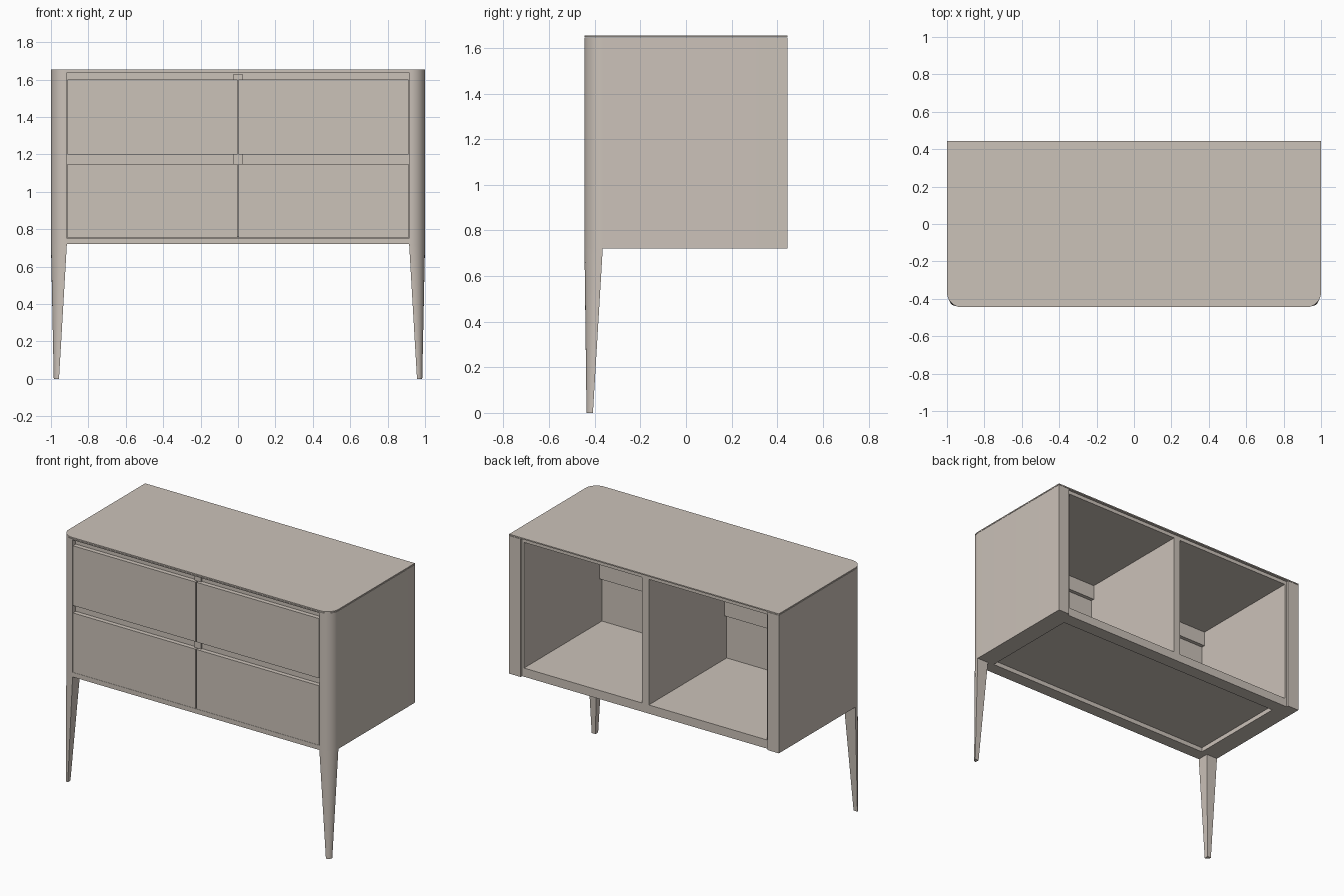
import bpy, bmesh, math

if "Cube" in bpy.data.objects:
    bpy.data.objects.remove(bpy.data.objects["Cube"])

mat = bpy.data.materials.new("warm_taupe_lacquer")
mat.diffuse_color = (0.60, 0.54, 0.485, 1)
mat.use_nodes = True
mat.node_tree.nodes["Principled BSDF"].inputs["Base Color"].default_value = mat.diffuse_color


def finish(name, bm, smooth=False):
    bmesh.ops.recalc_face_normals(bm, faces=bm.faces)
    me = bpy.data.meshes.new(name)
    bm.to_mesh(me)
    bm.free()
    me.materials.append(mat)
    ob = bpy.data.objects.new(name, me)
    bpy.context.collection.objects.link(ob)
    if smooth:
        bpy.ops.object.select_all(action='DESELECT')
        bpy.context.view_layer.objects.active = ob
        ob.select_set(True)
        bpy.ops.object.shade_smooth_by_angle(angle=math.radians(30))
    return ob


def box(name, x, y, z):
    bm = bmesh.new()
    bmesh.ops.create_cube(bm, size=1)
    for v in bm.verts:
        v.co = [lo + (c + 0.5) * (hi - lo) for c, (lo, hi) in zip(v.co, (x, y, z))]
    return finish(name, bm)


def loft(name, rings):
    # solid skin between rings of equal point count
    bm = bmesh.new()
    loops = [[bm.verts.new(p) for p in r] for r in rings]
    n = len(loops[0])
    for a, b in zip(loops, loops[1:]):
        for i in range(n):
            j = (i + 1) % n
            bm.faces.new((a[i], a[j], b[j], b[i]))
    bm.faces.new(loops[0])
    bm.faces.new(loops[-1])
    return finish(name, bm, True)


X, Y, R, IN = 1.0, 0.445, 0.08, 0.915
BOT, TOP = 0.72, 1.645
ARC = [(X - R + R * math.cos(t), -Y + R + R * math.sin(t))
       for t in (-math.pi / 2 + math.pi / 2 * i / 12 for i in range(13))]


def at(pts, z, s=1):
    return [(s * x, y, z) for x, y in pts]


# top board with rounded front corners
outline = ARC + [(X, Y), (-X, Y)] + [(-x, y) for x, y in reversed(ARC)]
loft("top_board", [at(outline, TOP + 0.002), at(outline, 1.655)])

for s, side in ((-1, "left"), (1, "right")):
    # side panel with rounded front post
    prof = [(IN, -Y)] + ARC + [(X, Y), (IN, Y)]
    loft(side + "_side_panel", [at(prof, BOT, s), at(prof, TOP, s)])
    # tapered front leg keeping the rounded outer corner
    top = [(IN, -Y)] + ARC + [(X, -Y + R), (IN, -Y + R)]
    top = [(IN, -Y)] + ARC + [(IN, -Y + R)]
    foot = [(0.957 + (x - IN) / (X - IN) * 0.028, -0.436 + (y + Y) / R * 0.028) for x, y in top]
    loft(side + "_front_leg", [at(foot, 0, s), at(top, BOT, s)])
    # inner liner, set in a little from the back
    box(side + "_liner", sorted((s * 0.9, s * IN)), (-0.41, 0.43), (BOT, TOP))
    # two drawer fronts per side
    for row, z in (("lower", (0.752, 1.15)), ("upper", (1.20, 1.60))):
        box(f"{side}_{row}_drawer_front", sorted((s * 0.003, s * 0.912)), (-Y, -0.395), z)

# carcass: ceiling, centre divider, floor
box("ceiling_board", (-IN, IN), (-Y + 0.03, 0.43), (1.62, TOP))
box("top_front_strip", (-IN, IN), (-Y, -0.41), (1.638, TOP))
box("centre_divider", (-0.025, 0.025), (-0.425, 0.43), (0.76, 1.63))
box("floor_board", (-IN, IN), (-0.41, 0.43), (0.75, 0.778))

# recessed finger-grip rails
box("upper_grip_rail", (-IN, IN), (-0.415, -0.37), (1.52, 1.64))
box("lower_grip_rail", (-IN, IN), (-0.415, -0.37), (1.07, 1.21))

# underside frame around the recessed floor
box("front_base_strip", (-IN, IN), (-Y, -0.36), (BOT, 0.751))
box("back_base_strip", (-IN, IN), (0.34, 0.43), (BOT, 0.751))
for s, side in ((-1, "left"), (1, "right")):
    box(side + "_base_strip", sorted((s * 0.87, s * IN)), (-0.36, 0.34), (BOT, 0.751))
